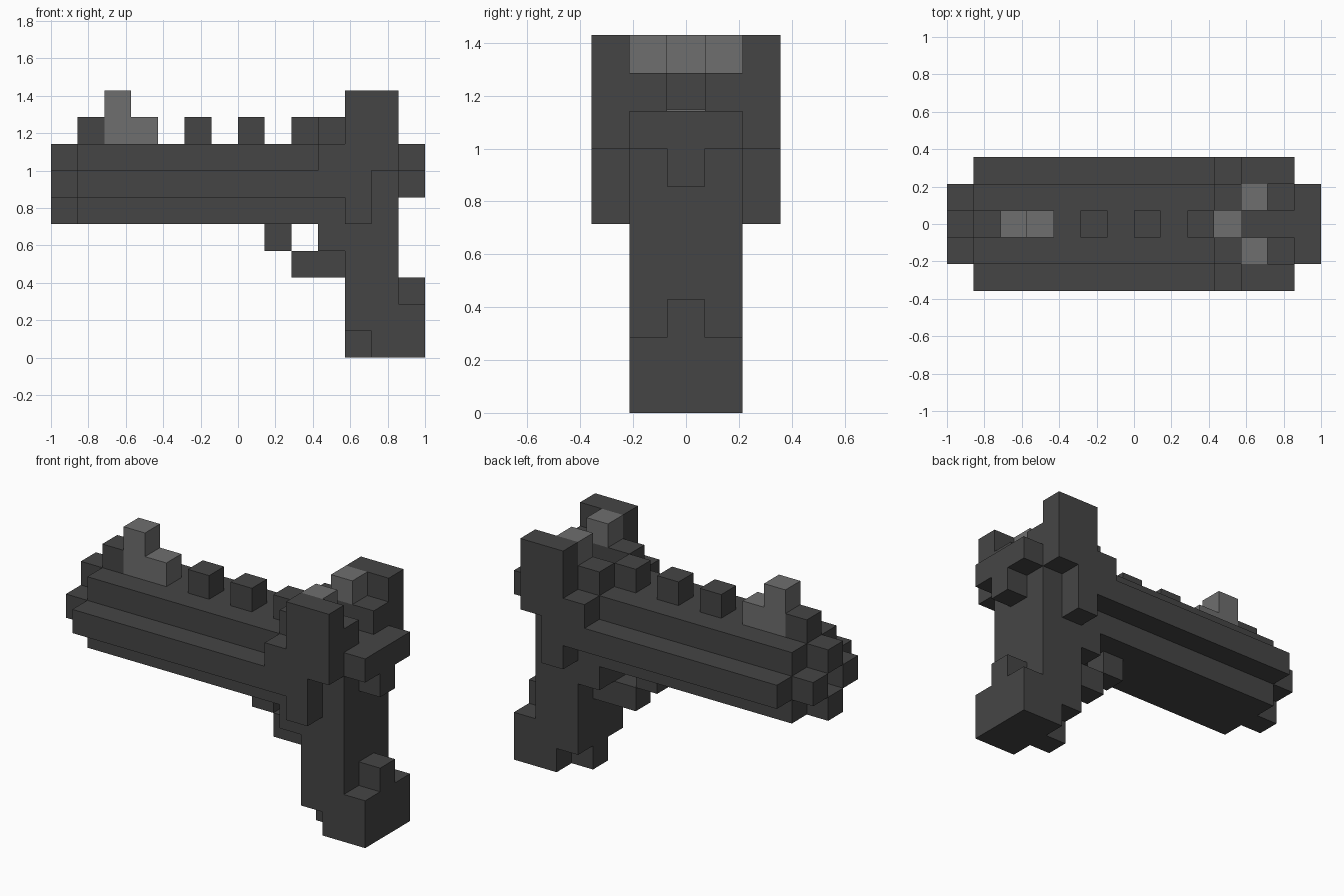
import bpy, bmesh
from mathutils import Matrix, Vector

if "Cube" in bpy.data.objects:
    bpy.data.objects.remove(bpy.data.objects["Cube"], do_unlink=True)

U = 1 / 7  # size of one block; the grid is 14 x 5 x 10 blocks


def material(name, value):
    m = bpy.data.materials.new(name)
    m.use_nodes = True
    colour = (value, value, value, 1)
    m.diffuse_color = colour
    m.node_tree.nodes["Principled BSDF"].inputs["Base Color"].default_value = colour
    return m


DARK = material("dark grey", 0.060)
LIGHT = material("light grey", 0.156)


def part(name, mat, *boxes):
    """One object from boxes (x0, x1, y0, y1, z0, z1) given in blocks."""
    bm = bmesh.new()
    for x0, x1, y0, y1, z0, z1 in boxes:
        centre = Vector(((x0 + x1) / 2 - 7, (y0 + y1) / 2 - 2.5, (z0 + z1) / 2)) * U
        size = Vector((x1 - x0, y1 - y0, z1 - z0)) * U
        bmesh.ops.create_cube(bm, size=1, matrix=Matrix.Translation(centre) @ Matrix.Diagonal(size).to_4x4())
    mesh = bpy.data.meshes.new(name)
    bm.to_mesh(mesh)
    bm.free()
    mesh.materials.append(mat)
    ob = bpy.data.objects.new(name, mesh)
    bpy.context.collection.objects.link(ob)
    return ob


# Barrel: a core with a ledge along each side
part("barrel", DARK, (1, 11, 1, 4, 5, 8))
for side, y in (("right", 0), ("left", 4)):
    part(side + "_barrel_ledge", DARK, (1, 11, y, y + 1, 6, 7))

# Muzzle: four blocks around an open bore
part("muzzle", DARK, (0, 1, 2, 3, 7, 8), (0, 1, 2, 3, 5, 6),
     (0, 1, 1, 2, 6, 7), (0, 1, 3, 4, 6, 7))

# Blocks along the top rail
for n, x in enumerate((1, 5, 7, 9)):
    part(f"rail_block_{n + 1}", DARK, (x, x + 1, 2, 3, 8, 9))

# Sights
part("front_sight", LIGHT, (2, 3, 2, 3, 8, 10), (3, 4, 2, 3, 8, 9))
part("sight_floor_plate", LIGHT, (10, 11, 2, 3, 8, 8.03))
for side, y in (("right", 1), ("left", 3)):
    part(side + "_rear_sight", LIGHT, (11, 12, y, y + 1, 9, 10))
    part(side + "_sight_base", DARK, (10, 13, y, y + 1, 8, 9))

# Side plates flanking the rear body
for side, y in (("right", 0), ("left", 4)):
    part(side + "_side_plate", DARK, (11, 13, y, y + 1, 7, 10),
         (11, 12, y, y + 1, 5, 7), (10, 11, y, y + 1, 7, 8))

# Rear body, grip and the parts behind them
part("grip", DARK, (11, 13, 1, 4, 1, 8), (10, 11, 1, 4, 4, 5))
part("hammer", DARK, (13, 14, 1, 4, 7, 8), (13, 14, 2, 3, 6, 7))
part("grip_heel", DARK, (12, 14, 1, 4, 0, 1), (13, 14, 1, 4, 1, 2), (13, 14, 2, 3, 2, 3))
part("grip_toe", DARK, (11, 12, 2, 3, 0, 1))

# Trigger guard
part("trigger_guard", DARK, (8, 9, 2, 3, 4, 5), (9, 11, 2, 3, 3, 4))
